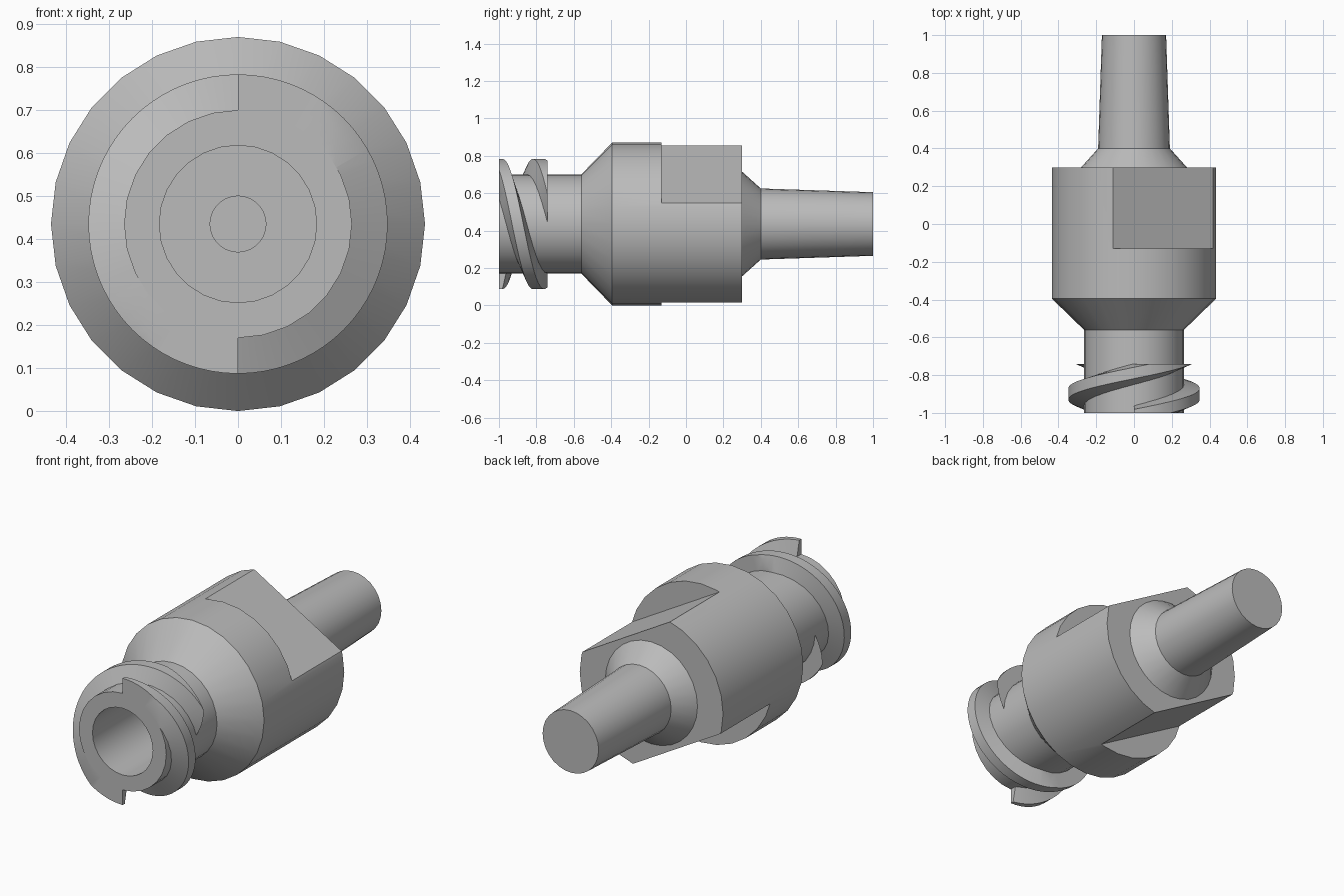
import bpy, bmesh, math
from mathutils import Vector, Matrix

cube = bpy.data.objects.get("Cube")
if cube:
    bpy.data.objects.remove(cube, do_unlink=True)

AXIS_Z = 0.435
SIDES = 28
FRONT, THREAD_BACK = -1.0, -0.74

grey = bpy.data.materials.new("plain grey")
grey.use_nodes = True
colour = (0.5, 0.5, 0.5, 1)
grey.diffuse_color = colour
grey.node_tree.nodes["Principled BSDF"].inputs["Base Color"].default_value = colour


def make_object(name, bm):
    bmesh.ops.recalc_face_normals(bm, faces=bm.faces[:])
    mesh = bpy.data.meshes.new(name)
    bm.to_mesh(mesh)
    bm.free()
    obj = bpy.data.objects.new(name, mesh)
    bpy.context.collection.objects.link(obj)
    mesh.materials.append(grey)
    return obj


def select_only(obj):
    bpy.ops.object.select_all(action='DESELECT')
    obj.select_set(True)
    bpy.context.view_layer.objects.active = obj


def polar(radius, y, angle):
    return Vector((radius * math.cos(angle), y, AXIS_Z + radius * math.sin(angle)))


def lathe(name, profile):
    """Spin a (radius, y) profile around the long axis."""
    bm = bmesh.new()
    verts = [bm.verts.new(polar(r, y, 0)) for r, y in profile]
    edges = [bm.edges.new(pair) for pair in zip(verts, verts[1:])]
    bmesh.ops.spin(bm, geom=verts + edges, cent=(0, 0, AXIS_Z), axis=(0, 1, 0),
                   angle=math.tau, steps=SIDES, use_merge=True)
    bmesh.ops.remove_doubles(bm, verts=bm.verts[:], dist=1e-4)
    return make_object(name, bm)


# Body: stepped blind bore, neck, barrel and tapered nozzle in one turned shape
body = lathe("connector_body", [
    (0, 0.9), (0.065, 0.9), (0.065, -0.3), (0.183, -0.3), (0.183, FRONT),
    (0.265, FRONT), (0.265, -0.56), (0.435, -0.395), (0.435, 0.3),
    (0.28, 0.3), (0.19, 0.4), (0.17, 1), (0, 1)])

# Two opposite grip flats cut into the rear of the barrel
for side in (0, 1):
    turn = Matrix.Rotation(math.radians(-60) + side * math.pi, 4, 'Y')
    bm = bmesh.new()
    bmesh.ops.create_cube(bm, size=1, matrix=(
        Matrix.Translation((0, 0, AXIS_Z)) @ turn
        @ Matrix.Translation((0.507, 0.11, 0)) @ Matrix.Diagonal((0.4, 0.48, 1, 1))))
    cutter = make_object("flat_cutter", bm)
    cutter.hide_render = True
    cut = body.modifiers.new("grip_flat", 'BOOLEAN')
    cut.operation = 'DIFFERENCE'
    cut.solver = 'EXACT'
    cut.object = cutter
    select_only(body)
    bpy.ops.object.modifier_apply(modifier=cut.name)
    bpy.data.objects.remove(cutter, do_unlink=True)


# Two-start lock thread, trimmed flat at both ends
def thread(name, start):
    lead = 0.446
    section = [(0.26, -0.963), (0.348, -0.93), (0.348, -0.87), (0.26, -0.85)]
    bm = bmesh.new()
    rings = []
    for step in range(56):
        travel = math.radians(step * 5)
        shift = lead * (travel / math.tau - 0.25)
        rings.append([bm.verts.new(polar(r, y + shift, start - travel))
                      for r, y in section])
    for a, b in zip(rings, rings[1:]):
        for i in range(4):
            j = (i + 1) % 4
            bm.faces.new((a[i], a[j], b[j], b[i]))
    bm.faces.new(rings[0])
    bm.faces.new(rings[-1])
    for y, direction in ((FRONT, -1), (THREAD_BACK, 1)):
        bmesh.ops.bisect_plane(bm, geom=bm.verts[:] + bm.edges[:] + bm.faces[:],
                               plane_co=(0, y, 0), plane_no=(0, direction, 0),
                               clear_outer=True)
        rim = [e for e in bm.edges if e.is_boundary]
        bmesh.ops.triangle_fill(bm, edges=rim, use_beauty=True)
    return make_object(name, bm)


parts = [body,
         thread("upper_thread", math.pi / 2),
         thread("lower_thread", -math.pi / 2)]

for part in parts:
    select_only(part)
    bpy.ops.object.shade_smooth_by_angle(angle=math.radians(30))
